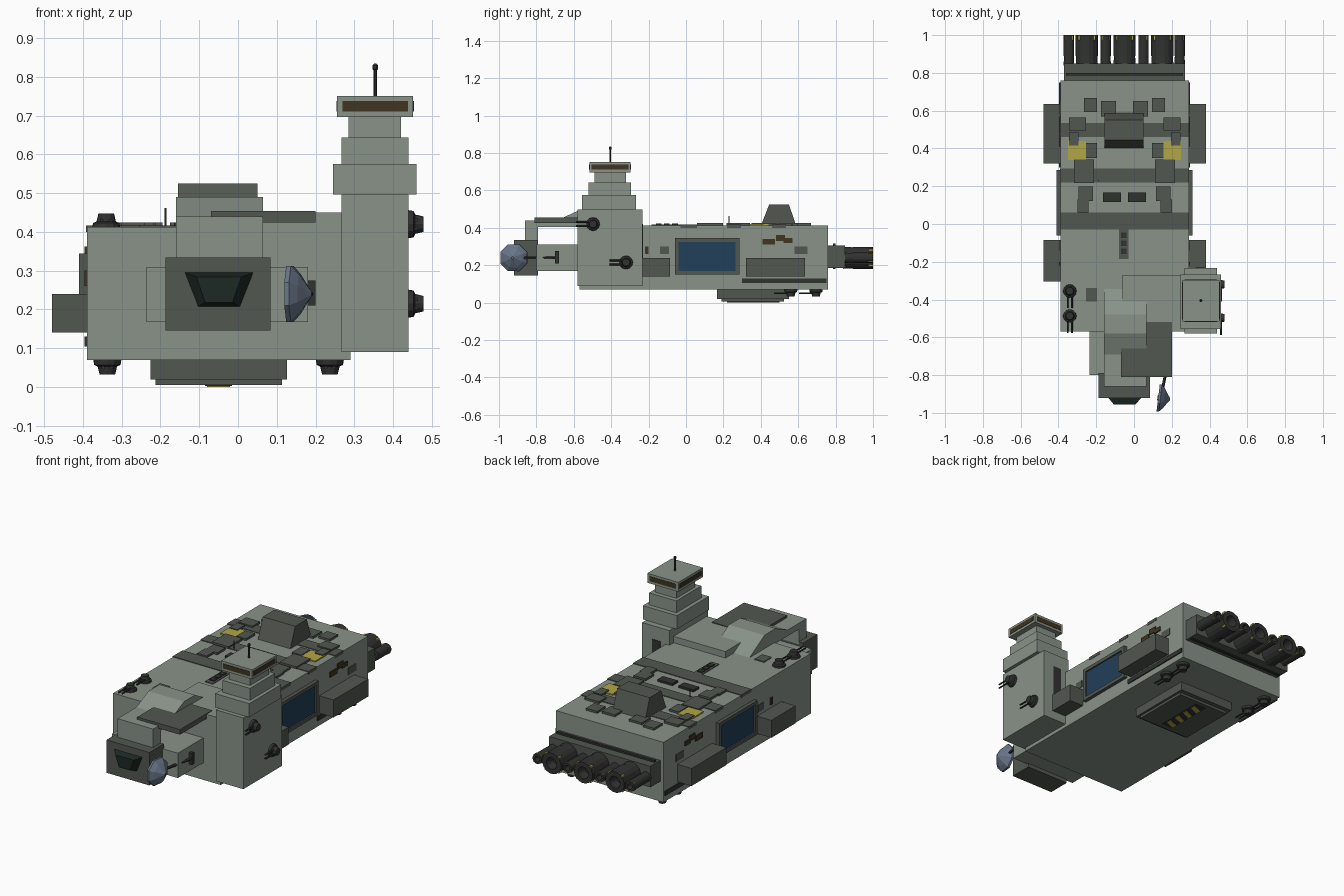
import bpy, bmesh, math
from mathutils import Vector

def mat(name, c):
    m = bpy.data.materials.new(name)
    m.diffuse_color = (*c, 1)
    return m

HULL = mat("hull_grey", (0.25, 0.29, 0.25))
DARK = mat("dark_grey", (0.085, 0.095, 0.08))
GUN = mat("gun_metal", (0.03, 0.032, 0.03))
BLUE = mat("screen_blue", (0.015, 0.05, 0.10))
GOLD = mat("hazard_yellow", (0.45, 0.38, 0.06))
AMBER = mat("amber_glass", (0.05, 0.035, 0.015))
GLASS = mat("cockpit_glass", (0.012, 0.022, 0.018))
STEEL = mat("dish_steel", (0.14, 0.18, 0.25))
CX = -0.05  # hull centreline

def add(name, verts, faces, m):
    me = bpy.data.meshes.new(name)
    me.from_pydata(verts, [], faces)
    bm = bmesh.new()
    bm.from_mesh(me)
    bmesh.ops.recalc_face_normals(bm, faces=bm.faces)
    bm.to_mesh(me)
    bm.free()
    me.materials.append(m)
    ob = bpy.data.objects.new(name, me)
    bpy.context.collection.objects.link(ob)
    return ob

def prism(name, a, b, m):
    """Solid between two matching polygons."""
    n = len(a)
    sides = [(i, (i + 1) % n, n + (i + 1) % n, n + i) for i in range(n)]
    return add(name, a + b, [tuple(range(n)), tuple(range(n, 2 * n))] + sides, m)

def box(name, x, y, z, m=HULL):
    q = [(x[0], y[0]), (x[1], y[0]), (x[1], y[1]), (x[0], y[1])]
    return prism(name, [(*p, z[0]) for p in q], [(*p, z[1]) for p in q], m)

def pair(name, x, y, z, m=HULL):
    """Box and its mirror across the hull centreline."""
    box(name + "_right", x, y, z, m)
    box(name + "_left", (2 * CX - x[1], 2 * CX - x[0]), y, z, m)

def side_profile(name, pts, x, m=HULL):
    return prism(name, [(x[0], *p) for p in pts], [(x[1], *p) for p in pts], m)

def lathe(name, c, axis, prof, m, n=12):
    """Revolve (distance along axis, radius) points round an axis through c."""
    w = Vector(axis).normalized()
    u = w.orthogonal().normalized()
    v = w.cross(u)
    vs = []
    for d, r in prof:
        for i in range(n):
            t = math.tau * (i + 0.5) / n
            vs.append(tuple(Vector(c) + w * d + (u * math.cos(t) + v * math.sin(t)) * r))
    k = len(prof)
    fs = [(j * n + i, j * n + (i + 1) % n, (j + 1) * n + (i + 1) % n, (j + 1) * n + i)
          for j in range(k - 1) for i in range(n)]
    return add(name, vs, fs + [tuple(range(n)), tuple(range((k - 1) * n, k * n))], m)

# Hull, roof bands, side frames and pods
box("hull", (-0.39, 0.29), (-0.57, 0.76), (0.07, 0.413))
for y in ((0.46, 0.535), (0.22, 0.295), (-0.03, 0.06)):
    box("roof_band", (-0.392, 0.292), y, (0.40, 0.417), DARK)
for s in (-1, 1):
    X = lambda a: CX + s * a
    box("screen", sorted((X(0.33), X(0.352))), (-0.04, 0.265), (0.17, 0.325), BLUE)
for y in ((-0.06, -0.04), (0.265, 0.285)):
    pair("screen_frame_post", (0.28, 0.31), y, (0.15, 0.345), DARK)
for z in ((0.15, 0.17), (0.325, 0.345)):
    pair("screen_frame_rail", (0.28, 0.31), (-0.06, 0.285), z, DARK)
pair("rear_pod", (0.28, 0.38), (0.32, 0.635), (0.14, 0.24), DARK)
pair("front_pod", (0.28, 0.38), (-0.305, -0.085), (0.14, 0.24), DARK)
pair("side_rail", (0.28, 0.296), (0.30, 0.75), (0.105, 0.13), GUN)
for y, z in (((0.41, 0.475), (0.31, 0.34)), ((0.48, 0.53), (0.33, 0.362)), ((0.52, 0.57), (0.32, 0.345)),
             ((-0.22, -0.20), (0.26, 0.30))):
    pair("side_vent", (0.28, 0.296), y, z, AMBER)
pair("side_panel", (0.28, 0.294), (0.13 - 0.27, -0.09), (0.26, 0.3), DARK)
pair("side_hatch", (0.28, 0.294), (0.58, 0.65), (0.26, 0.30), DARK)

# Roof plates, mirrored
PLATES = [(0.18, 0.63, 0.07, 0.075), (0.085, 0.61, 0.08, 0.08), (0.25, 0.53, 0.09, 0.07),
          (0.27, 0.45, 0.05, 0.07), (0.175, 0.39, 0.06, 0.08), (0.215, 0.28, 0.105, 0.125),
          (0.205, 0.16, 0.075, 0.075), (0.22, 0.095, 0.06, 0.07), (0.067, 0.142, 0.095, 0.05)]
for d, y, w, l in PLATES:
    pair("roof_plate", (CX + d - w / 2, CX + d + w / 2), (y - l / 2, y + l / 2), (0.40, 0.425),
         GUN if d < 0.07 else DARK)
pair("hazard_plate", (0.155, 0.25), (0.34, 0.44), (0.40, 0.420), GOLD)
box("vent_strip", (-0.08, -0.03), (-0.185, -0.03), (0.40, 0.417), DARK)
for i in range(3):
    box("vent_slot", (-0.07, -0.04), (-0.16 + i * 0.043, -0.13 + i * 0.043), (0.41, 0.422), GUN)
box("deck_plate", (-0.255, -0.195), (-0.41, -0.34), (0.40, 0.418), DARK)
lathe("whip_antenna", (-0.187, 0.23, 0.41), (0, 0, 1), [(0, 0.003), (0.052, 0.003)], GUN, 6)
side_profile("roof_hump", [(0.40, 0.41), (0.445, 0.525), (0.55, 0.525), (0.59, 0.41)], (-0.155, 0.05), DARK)

# Forward deck, neck, nose
box("deck_block", (-0.06, 0.27), (-0.57, -0.27), (0.40, 0.45))
side_profile("deck_wedge", [(-0.69, 0.44), (-0.58, 0.49), (-0.48, 0.49), (-0.34, 0.41), (-0.57, 0.41), (-0.69, 0.41)],
             (-0.16, 0.065))
box("overhang", (-0.16, 0.065), (-0.86, -0.56), (0.405, 0.44))
box("overhang_plate", (-0.07, 0.20), (-0.81, -0.52), (0.425, 0.454), DARK)
box("overhang_leg", (-0.16, 0.065), (-0.86, -0.79), (0.32, 0.41))
box("neck", (-0.236, 0.18), (-0.80, -0.56), (0.168, 0.31))
box("nose", (-0.187, 0.084), (-0.92, -0.79), (0.146, 0.334), DARK)
win = [(-0.145, 0.298), (0.047, 0.298), (0.01, 0.205), (-0.108, 0.205)]
prism("nose_window", [(x, -0.91, z) for x, z in win],
      [(CX + (x - CX) * 0.6, -0.955, 0.25 + (z - 0.25) * 0.7) for x, z in win], GLASS)

# Dish and its arm
lathe("dish", (0.128, -0.92, 0.24), (1, -0.12, 0),
      [(-0.004, 0.012), (0.022, 0.055), (0.0, 0.078), (0.012, 0.078), (0.032, 0.055), (0.052, 0.022), (0.063, 0.006)], STEEL, 8)
lathe("dish_arm", (0.15, -0.88, 0.24), (0.04, 0.2, 0), [(0, 0.008), (0.2, 0.008)], GUN, 6)
box("dish_mount", (0.175, 0.2), (-0.70, -0.68), (0.21, 0.275), GUN)

# Bridge tower
for nm, x, y, z in (("base", (0.267, 0.44), (-0.58, -0.232), (0.09, 0.497)),
                    ("collar", (0.245, 0.46), (-0.556, -0.267), (0.497, 0.575)),
                    ("step", (0.267, 0.44), (-0.52, -0.294), (0.575, 0.643)),
                    ("stem", (0.285, 0.42), (-0.49, -0.32), (0.643, 0.70)),
                    ("cabin", (0.256, 0.452), (-0.517, -0.296), (0.697, 0.751))):
    box("tower_" + nm, x, y, z)
box("cabin_glass_front_back", (0.27, 0.438), (-0.519, -0.294), (0.711, 0.738), AMBER)
box("cabin_glass_sides", (0.254, 0.454), (-0.505, -0.308), (0.711, 0.738), AMBER)
box("tower_door", (0.325, 0.375), (-0.26, -0.229), (0.24, 0.42), GUN)
lathe("mast", (0.354, -0.405, 0.75), (0, 0, 1), [(0, 0.005), (0.075, 0.005)], GUN, 8)
lathe("mast_ball", (0.354, -0.405, 0.825), (0, 0, 1), [(-0.009, 0.003), (-0.005, 0.008), (0.005, 0.008), (0.009, 0.003)], GUN, 8)

# Twin gun turrets on roof, belly and tower
def turret(c, up):
    c, w = Vector(c), Vector(up)
    lathe("turret", c, up, [(-0.005, 0.037), (0.013, 0.034), (0.017, 0.025), (0.038, 0.02)], GUN, 12)
    across = Vector((0, 1, 0)).cross(w)
    for s in (-0.011, 0.011):
        lathe("gun_barrel", c + w * 0.02 + across * s, (0, -1, 0), [(0, 0.005), (0.09, 0.005)], GUN, 6)

for y in (-0.355, -0.487):
    turret((-0.34, y, 0.41), (0, 0, 1))
for x in (-0.337, 0.237):
    for y in (0.56, 0.695):
        turret((x, y, 0.07), (0, 0, -1))
turret((0.44, -0.497, 0.42), (1, 0, 0))
turret((0.44, -0.32, 0.215), (1, 0, 0))

# Belly hatch with hazard stripes
box("hatch_frame", (-0.226, 0.126), (0.166, 0.55), (0.02, 0.08), DARK)
box("hatch_plate", (-0.213, 0.113), (0.19, 0.525), (0.005, 0.022), DARK)
box("hatch_bar", (-0.085, -0.015), (0.22, 0.50), (0.002, 0.01), GUN)
for i in range(4):
    y = 0.23 + i * 0.067
    q = [(-0.08, y), (-0.02, y + 0.025), (-0.02, y + 0.055), (-0.08, y + 0.03)]
    prism("hatch_stripe", [(*p, 0.0) for p in q], [(*p, 0.006) for p in q], GOLD)

# Engines
box("engine_block", (-0.37, 0.27), (0.75, 0.85), (0.185, 0.305), DARK)
box("engine_ridge", (-0.36, 0.26), (0.785, 0.80), (0.18, 0.315), GUN)
def engine(x, r):
    lathe("thruster", (x, 0.84, 0.24), (0, 1, 0),
          [(0, r), (0.05, r * 0.95), (0.05, r), (0.16, r), (0.16, r * 0.55), (0.11, r * 0.4)], GUN, 16)
    for k in range(4):
        t = math.pi / 4 + k * math.pi / 2
        px, pz, h = x + math.cos(t) * r * 0.9, 0.24 + math.sin(t) * r * 0.9, r * 0.14
        box("thruster_mark", (px - h, px + h), (0.975, 0.9985), (pz - h, pz + h), GOLD)
for x in (-0.25, -0.05, 0.15):
    engine(x, 0.06)
for x in (-0.345, -0.15, 0.05, 0.242):
    engine(x, 0.028)
